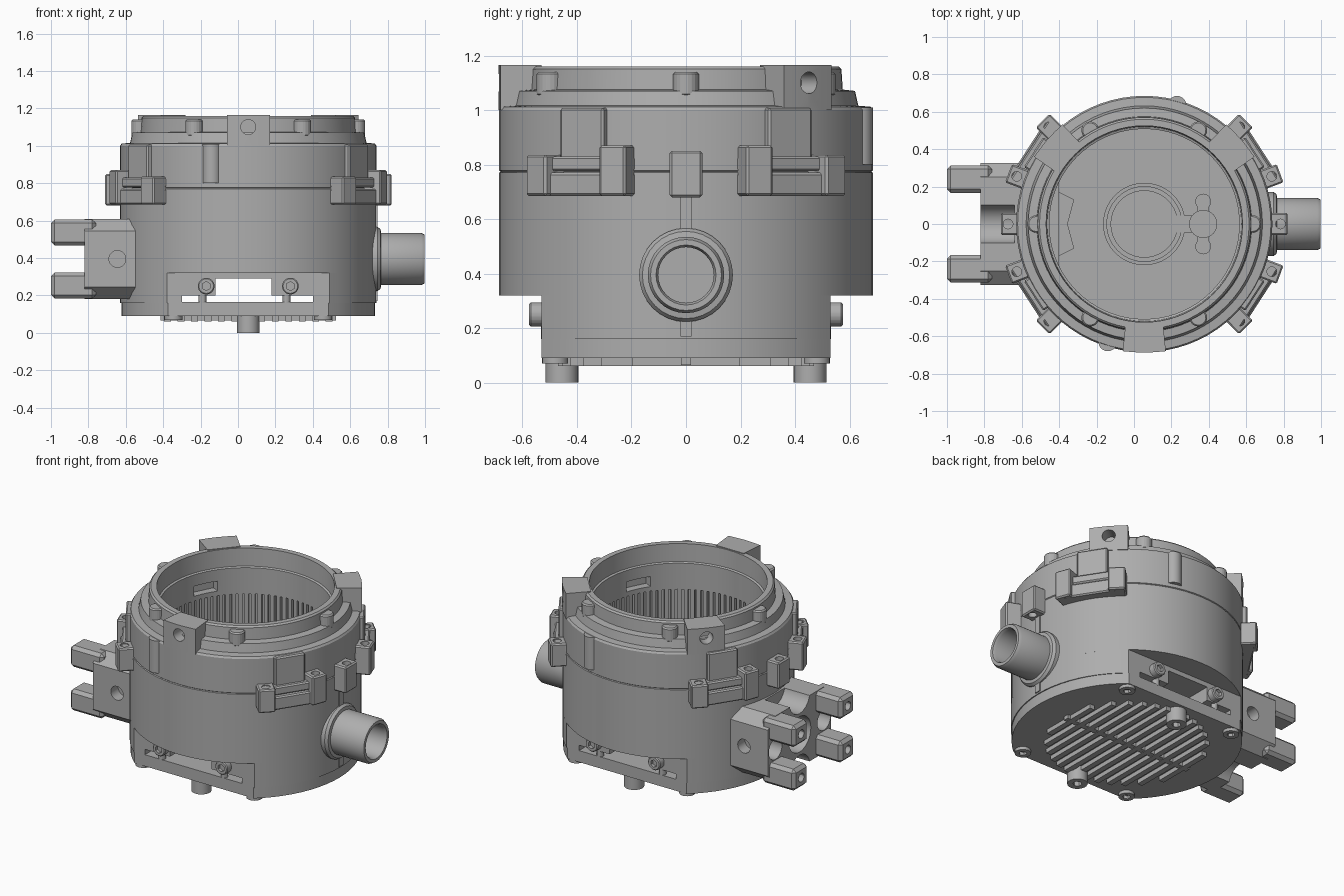
import bpy, bmesh, math
from mathutils import Matrix, Vector

if "Cube" in bpy.data.objects:
    bpy.data.objects.remove(bpy.data.objects["Cube"])

GREY = (0.42, 0.42, 0.42, 1)
metal = bpy.data.materials.new("cast grey metal")
metal.use_nodes = True
metal.diffuse_color = GREY
bsdf = next(n for n in metal.node_tree.nodes if n.type == "BSDF_PRINCIPLED")
bsdf.inputs["Base Color"].default_value = GREY
bsdf.inputs["Roughness"].default_value = 0.6

CX = 0.055          # axis of the round housing
R = 0.685           # housing radius
CENTRE = Matrix.Translation((CX, 0, 0))


def turn(deg):
    """Frame whose x axis points outward from the housing at an angle."""
    return CENTRE @ Matrix.Rotation(math.radians(deg), 4, "Z")


def shade(me):
    me.shade_smooth()
    me.set_sharp_from_angle(angle=math.radians(30))


def finish(name, bm, frame=Matrix(), bevel=0):
    if bevel:
        bmesh.ops.bevel(bm, geom=bm.edges[:], offset=bevel, segments=1, affect="EDGES")
    bmesh.ops.transform(bm, matrix=frame, verts=bm.verts[:])
    bmesh.ops.recalc_face_normals(bm, faces=bm.faces[:])
    me = bpy.data.meshes.new(name)
    bm.to_mesh(me)
    bm.free()
    me.materials.append(metal)
    shade(me)
    ob = bpy.data.objects.new(name, me)
    bpy.context.scene.collection.objects.link(ob)
    return ob


def add_box(bm, lo, hi, frame=Matrix()):
    lo, hi = Vector(lo), Vector(hi)
    m = frame @ Matrix.Translation((lo + hi) / 2) @ Matrix.Diagonal((*(hi - lo), 1))
    bmesh.ops.create_cube(bm, size=1, matrix=m)


def box(name, lo, hi, frame=Matrix(), bevel=0):
    bm = bmesh.new()
    add_box(bm, lo, hi)
    return finish(name, bm, frame, bevel)


def rod(name, start, axis, r, length, frame=Matrix(), n=20, bevel=0):
    """Cylinder from a start point along the x, y or z axis."""
    d = Vector(axis)
    bm = bmesh.new()
    m = (Matrix.Translation(Vector(start) + d * length / 2)
         @ d.to_track_quat("Z", "Y").to_matrix().to_4x4())
    bmesh.ops.create_cone(bm, cap_ends=True, segments=n, radius1=r, radius2=r,
                          depth=length, matrix=m)
    return finish(name, bm, frame, bevel)


def prism(name, pts, z0, z1, frame=Matrix()):
    bm = bmesh.new()
    f = bm.faces.new([bm.verts.new((x, y, z0)) for x, y in pts])
    top = bmesh.ops.extrude_face_region(bm, geom=[f])["geom"]
    bmesh.ops.translate(bm, vec=(0, 0, z1 - z0),
                        verts=[v for v in top if isinstance(v, bmesh.types.BMVert)])
    return finish(name, bm, frame)


def lathe(name, profile, frame=CENTRE, n=72):
    """Spin a closed (radius, height) outline around z."""
    bm = bmesh.new()
    vs = [bm.verts.new((r, 0, z)) for r, z in profile]
    es = [bm.edges.new((a, b)) for a, b in zip(vs, vs[1:])]
    if profile[0][0] > 0:
        es.append(bm.edges.new((vs[-1], vs[0])))
    bmesh.ops.spin(bm, geom=vs + es, cent=(0, 0, 0), axis=(0, 0, 1),
                   angle=math.tau, steps=n, use_duplicate=False)
    bmesh.ops.remove_doubles(bm, verts=bm.verts[:], dist=1e-5)
    return finish(name, bm, frame)


def cut(ob, *cutters):
    for c in cutters:
        mod = ob.modifiers.new("cut", "BOOLEAN")
        mod.operation, mod.solver, mod.object = "DIFFERENCE", "EXACT", c
    dg = bpy.context.evaluated_depsgraph_get()
    me = bpy.data.meshes.new_from_object(ob.evaluated_get(dg))
    ob.modifiers.clear()
    ob.data = me
    shade(me)
    for c in cutters:
        bpy.data.objects.remove(c)
    return ob


# Main housing: outer wall with seam, stepped rim, bore, floor and two bore recesses
FLOOR = 0.34
TEETH_TOP = 0.87
housing = lathe("housing", [
    (0, 0.3), (0.52, 0.3), (0.52, 0.32), (R, 0.32), (R, 0.77), (R - 0.005, 0.774), (R, 0.778),
    (R, 1.0), (R - 0.008, 1.012), (0.632, 1.016), (0.62, 1.07),
    (0.575, 1.075), (0.57, 1.15), (0.56, 1.16), (0.525, 1.16), (0.52, 1.045),
    (0.508, 1.04), (0.508, TEETH_TOP), (0.545, TEETH_TOP), (0.545, FLOOR), (0, FLOOR)])
cut(housing, *[box("cutter", (0.45, -0.08, 0.9), (0.555, 0.08, 0.965), turn(deg))
               for deg in (153, 333)])

# Lower housing: round sides, flat front and back, open tunnel through it
a = math.asin(0.53 / R)
arc = [-a + 2 * a * i / 20 for i in range(21)]
side = [(R * math.cos(t), R * math.sin(t)) for t in arc]
lower = prism("lower_housing", side + [(-x, -y) for x, y in side], 0.16, 0.32, CENTRE)
cut(lower, box("cutter", (-0.3, -1, 0.1), (0.4, 1, 0.2)),
    box("cutter", (-0.12, -1, 0.12), (0.18, 1, 0.29)))
prism("base_plate", [(x * 0.99, y) for x, y in side] + [(-x * 0.99, -y) for x, y in side],
      0.09, 0.165, CENTRE)

# Ring gear teeth inside the bore
TEETH = 84
bm = bmesh.new()
for i in range(TEETH):
    add_box(bm, (0.51, -0.012, FLOOR), (0.55, 0.012, TEETH_TOP),
            Matrix.Rotation(math.tau * i / TEETH, 4, "Z"))
finish("ring_gear_teeth", bm, CENTRE)

# Floor details: round boss with groove, key plate and inner catch
F = Matrix.Translation((0, 0, FLOOR))
lathe("floor_boss", [(0, 0), (0.22, 0), (0.22, 0.03), (0.2, 0.03), (0.2, 0.02),
                     (0.18, 0.02), (0.18, 0.03), (0, 0.03)], F @ CENTRE)
box("key_link", (0.2, -0.045, 0), (0.34, 0.045, 0.025), F)
box("key_bar", (0.34, -0.12, 0), (0.4, 0.12, 0.023), F)
rod("key_disc", (0.37, 0, 0), (0, 0, 1), 0.075, 0.04, F, 24)
for s in (-1, 1):
    rod("key_lobe", (0.37, 0.12 * s, 0), (0, 0, 1), 0.042, 0.03, F)
box("key_slot_bar", (0.365, -0.07, 0.03), (0.375, 0.07, 0.046), F)
prism("inner_catch", [(-0.47, 0.18), (-0.42, 0.18), (-0.32, 0.13), (-0.355, 0), (-0.32, -0.13),
                      (-0.42, -0.18), (-0.47, -0.18)], 0, 0.12, F)

# Rim blocks with radial holes
for deg in (41, 139, 270):
    b = prism("rim_block", [(0.53, -0.1), (0.68, -0.115), (R, -0.06), (R + 0.003, 0),
                            (R, 0.06), (0.68, 0.115), (0.53, 0.1)], 1.0, 1.165, turn(deg))
    cut(b, rod("cutter", (0.6, 0, 1.1), (1, 0, 0), 0.04, 0.2, turn(deg)))

# Bumps on the rim ledge
for i in range(6):
    rod("rim_bump", (0.578, 0, 1.05), (0, 0, 1), 0.048, 0.09, turn(60 * i), bevel=0.008)

# Four clamp brackets with end lugs, and the pads above them
for deg in (33, 147, 213, 327):
    f = turn(deg)
    box("bracket_lower", (0.58, -0.2, 0.685), (0.742, 0.2, 0.77), f, 0.008)
    box("bracket_upper", (0.58, -0.2, 0.776), (0.732, 0.2, 0.83), f, 0.008)
    box("wall_pad", (0.6, -0.095, 0.82), (0.706, 0.095, 1.008), f, 0.008)
    side_near_x = 1 if deg in (147, 327) else -1
    for s in (-1, 1):
        lf = turn(deg + 12.5 * s)
        tall = 0.87 if s == side_near_x else 0.835
        lug = box("bracket_lug", (0.62, -0.052, 0.685), (0.775, 0.052, tall), lf, 0.008)
        hole = rod("cutter", (0.728, 0, 0.6), (0, 0, 1), 0.026, 0.4, lf, 16)
        cut(lug, hole)

# Single lugs on the left and right of the housing
for deg in (0, 180):
    lug = box("side_lug", (0.64, -0.06, 0.68), (0.765, 0.06, 0.85), turn(deg), 0.008)
    cut(lug, rod("cutter", (0.728, 0, 0.6), (0, 0, 1), 0.026, 0.4, turn(deg), 16))

# Upright ridges on the front and back wall
for x, y in ((-0.14, -0.63), (0.23, 0.635)):
    rod("wall_ridge", (x, y, 0.8), (0, 0, 1), 0.05, 0.21)

# Outlet pipe with collar and rib
Z = 0.395
LIE = Matrix.Translation((0, 0, Z)) @ Matrix.Rotation(math.pi / 2, 4, "Y")
lathe("outlet_pipe", [(0, 0.6), (0.172, 0.6), (0.172, 0.745), (0.16, 0.762), (0.14, 0.765),
                      (0.14, 0.98), (0.13, 0.998), (0.11, 0.998), (0.102, 0.98),
                      (0.102, 0.75), (0, 0.75)], LIE, 32)
box("pipe_rib", (0.7, -0.02, 0.17), (0.746, 0.02, 0.69))

# Socket: chamfered block with four prongs, scalloped sides and a round bore
half = [(0.215, 0.25), (0.15, 0.325), (-0.15, 0.325), (-0.215, 0.25)]
socket = prism("socket", half + [(-x, -y) for x, y in half], -0.82, -0.4, LIE)
cuts = [rod("cutter", (-1, 0, Z), (1, 0, 0), 0.115, 0.35, n=28)]
for s in (-1, 1):
    cuts.append(rod("cutter", (-1, 0, Z + 0.24 * s), (1, 0, 0), 0.105, 0.36))
    cuts.append(rod("cutter", (-1, 0.25 * s, Z), (1, 0, 0), 0.068, 0.28))
    cuts.append(rod("cutter", (-0.645, 0.25 * s, Z), (0, s, 0), 0.045, 0.2))
cut(socket, *cuts)
for sy in (-1, 1):
    for sz in (-1, 1):
        y, z = 0.24 * sy, Z + 0.142 * sz
        prong = box("socket_prong", (-1, y - 0.073, z - 0.07), (-0.76, y + 0.073, z + 0.07), bevel=0.02)
        cut(prong, rod("cutter", (-1.1, y, z), (1, 0, 0), 0.028, 0.15, n=12))

# Flat-face bolts, pins, feet and base screws, front and back
for s in (-1, 1):
    for x in (-0.17, 0.28):
        bolt = rod("wall_bolt", (x, 0.5 * s, 0.25), (0, s, 0), 0.045, 0.075, bevel=0.006)
        cut(bolt, rod("cutter", (x, 0.555 * s, 0.25), (0, s, 0), 0.024, 0.1, n=6))
        rod("bolt_pin", (x - 0.02, 0.51 * s, 0.16), (0, 0, 1), 0.022, 0.05, n=12)
    foot = rod("foot", (CX, 0.455 * s, 0), (0, 0, 1), 0.06, 0.1, n=28)
    cut(foot, rod("cutter", (CX, 0.455 * s, -0.1), (0, 0, 1), 0.028, 0.14, n=6))
    for sx in (-1, 1):
        x = CX + 0.4 * sx
        screw = rod("base_screw", (x, 0.48 * s, 0.07), (0, 0, 1), 0.048, 0.075)
        cut(screw, rod("cutter", (x, 0.48 * s, 0), (0, 0, 1), 0.024, 0.09, n=6))

# Vent grille under the base
bm = bmesh.new()
for i in range(13):
    x = -0.432 + 0.072 * i
    reach = math.sqrt(0.475 ** 2 - x * x)
    add_box(bm, (x - 0.018, -reach, 0.062), (x + 0.018, reach, 0.1))
add_box(bm, (-0.47, -0.018, 0.065), (0.47, 0.018, 0.1))
finish("vent_grille", bm, CENTRE)
